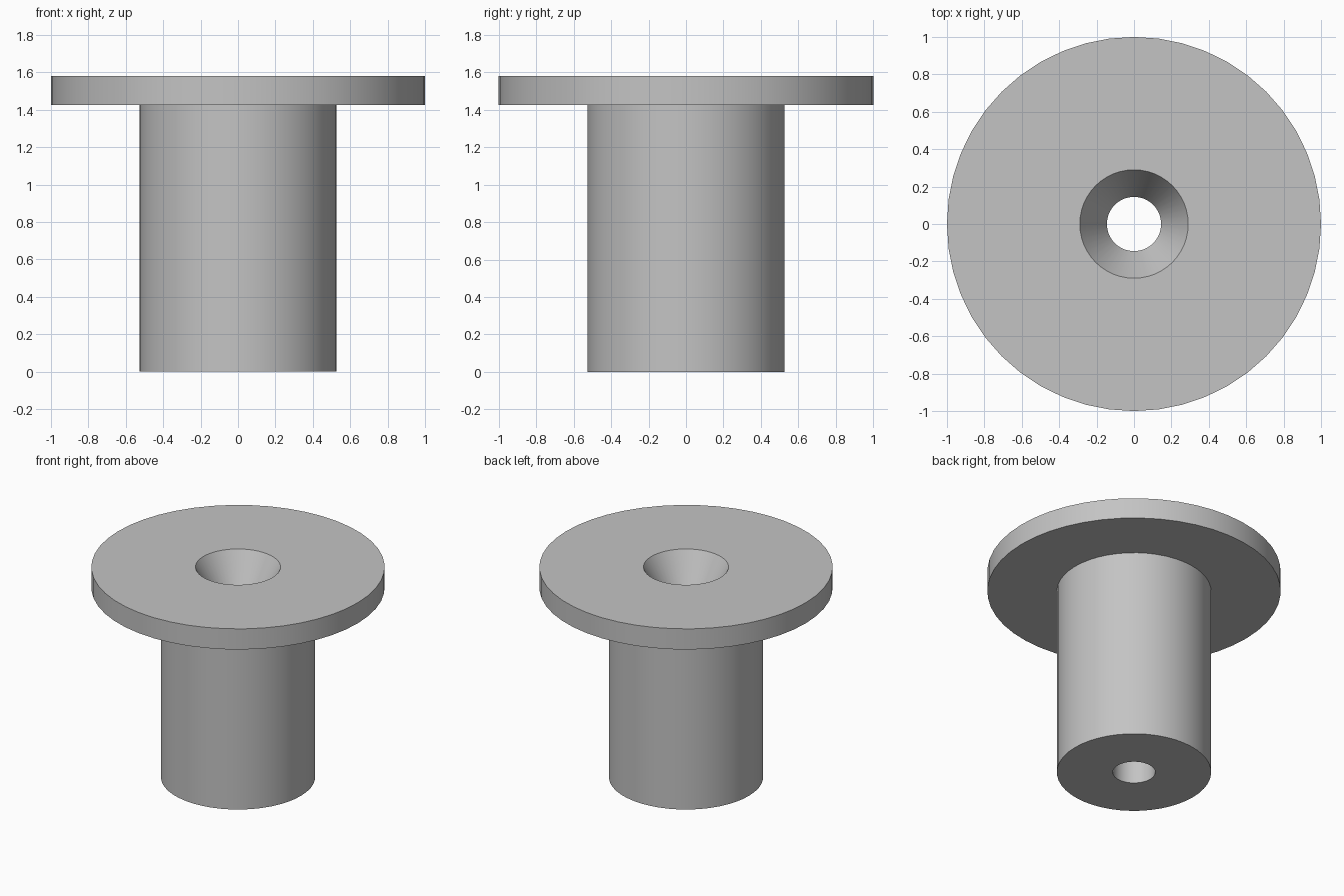
import bpy
import bmesh
from math import tau, radians, cos, sin

if "Cube" in bpy.data.objects:
    bpy.data.objects.remove(bpy.data.objects["Cube"], do_unlink=True)

SIDES = 48


def flat_material(name, colour):
    mat = bpy.data.materials.new(name)
    mat.use_nodes = True
    mat.diffuse_color = colour
    mat.node_tree.nodes["Principled BSDF"].inputs["Base Color"].default_value = colour
    return mat


def lathe(name, profile, mat):
    """Revolve a closed (radius, height) profile around the z axis."""
    bm = bmesh.new()
    rings = [[bm.verts.new((r * cos(tau * i / SIDES), r * sin(tau * i / SIDES), z))
              for i in range(SIDES)] for r, z in profile]
    for k, low in enumerate(rings):
        high = rings[(k + 1) % len(rings)]
        for i in range(SIDES):
            j = (i + 1) % SIDES
            bm.faces.new((low[i], low[j], high[j], high[i]))
    bmesh.ops.recalc_face_normals(bm, faces=bm.faces)
    mesh = bpy.data.meshes.new(name)
    bm.to_mesh(mesh)
    bm.free()
    mesh.materials.append(mat)
    obj = bpy.data.objects.new(name, mesh)
    bpy.context.collection.objects.link(obj)
    bpy.ops.object.select_all(action="DESELECT")
    obj.select_set(True)
    bpy.context.view_layer.objects.active = obj
    bpy.ops.object.shade_smooth_by_angle(angle=radians(29))
    return obj


grey = flat_material("plain grey", (0.55, 0.55, 0.55, 1))

# Main dimensions
top, flange_base = 1.58, 1.425
flange_r, body_r, bore_r, sink_r = 1.0, 0.526, 0.145, 0.29
sink_depth = 0.25

# Flanged bushing: body, flange, countersink and straight through bore
lathe("flanged_bushing", [
    (bore_r, 0), (body_r, 0),
    (body_r, flange_base), (flange_r, flange_base),
    (flange_r, top), (sink_r, top),
    (bore_r, top - sink_depth),
], grey)
